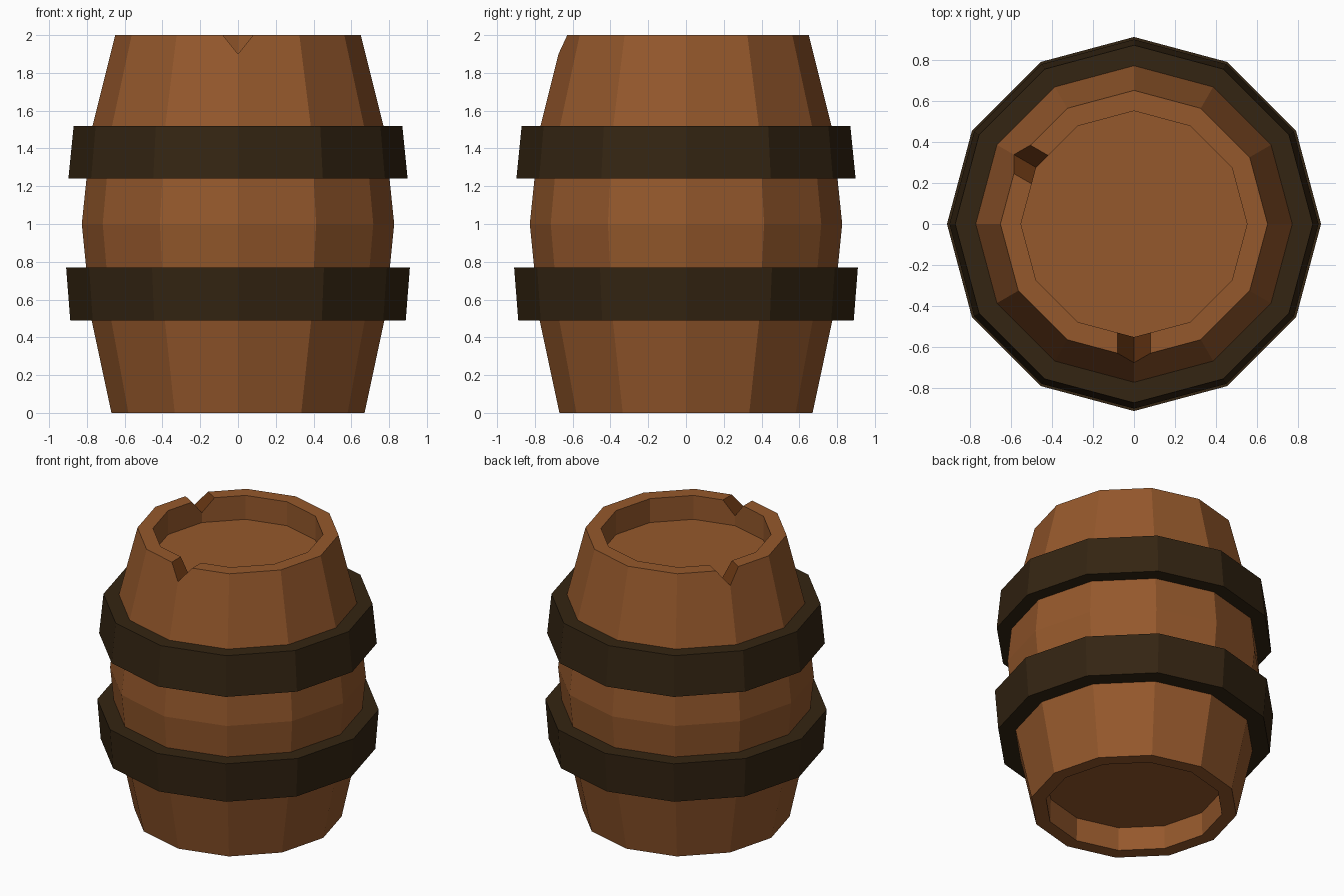
import bpy, bmesh
from math import cos, sin, pi, radians

if "Cube" in bpy.data.objects:
    bpy.data.objects.remove(bpy.data.objects["Cube"])

SIDES = 12


def material(name, rgb):
    m = bpy.data.materials.new(name)
    m.diffuse_color = (*rgb, 1)
    m.use_nodes = True
    m.node_tree.nodes["Principled BSDF"].inputs["Base Color"].default_value = m.diffuse_color
    return m


wood = material("wood", (0.30, 0.098, 0.025))
cut_wood = material("cut_wood", (0.13, 0.035, 0.006))
iron = material("dark_iron", (0.034, 0.018, 0.006))


def finish(name, bm, mats):
    bmesh.ops.recalc_face_normals(bm, faces=bm.faces)
    me = bpy.data.meshes.new(name)
    bm.to_mesh(me)
    bm.free()
    ob = bpy.data.objects.new(name, me)
    for m in mats:
        me.materials.append(m)
    bpy.context.collection.objects.link(ob)
    return ob


def lathe(name, profile, mats, closed=False):
    """Spin an (r, z) profile; open profiles get capped at both ends."""
    bm = bmesh.new()
    rings = [[bm.verts.new((r * cos(2 * pi * i / SIDES), r * sin(2 * pi * i / SIDES), z))
              for i in range(SIDES)] for r, z in profile]
    pairs = list(zip(rings, rings[1:]))
    if closed:
        pairs.append((rings[-1], rings[0]))
    else:
        bm.faces.new(rings[0])
        bm.faces.new(rings[-1])
    for a, b in pairs:
        for i in range(SIDES):
            j = (i + 1) % SIDES
            bm.faces.new((a[i], a[j], b[j], b[i]))
    return finish(name, bm, mats)


# Barrel body with recessed lid and base
body = lathe("barrel_body", [(0.57, 0.165), (0.575, 0), (0.67, 0), (0.777, 0.5), (0.827, 1),
                             (0.775, 1.5), (0.65, 2), (0.55, 2), (0.55, 1.83)],
             [wood, cut_wood])

# V-shaped chips in the top rim
for n, angle in enumerate((-90, 150)):
    a = radians(angle)
    bm = bmesh.new()
    ends = [[bm.verts.new((r * cos(a) - w * sin(a), r * sin(a) + w * cos(a), z))
             for w, z in ((-0.16, 2.1), (0.16, 2.1), (0, 1.9))] for r in (0.45, 0.8)]
    for e in ends:
        bm.faces.new(e)
    for i in range(3):
        j = (i + 1) % 3
        bm.faces.new((ends[0][i], ends[0][j], ends[1][j], ends[1][i]))
    for f in bm.faces:
        f.material_index = 1
    cutter = finish(f"chip_cutter_{n}", bm, [wood, cut_wood])
    mod = body.modifiers.new("chip", 'BOOLEAN')
    mod.operation = 'DIFFERENCE'
    mod.solver = 'EXACT'
    mod.object = cutter
    bpy.context.view_layer.objects.active = body
    bpy.ops.object.modifier_apply(modifier=mod.name)
    bpy.data.objects.remove(cutter)

# Hoops
lathe("lower_hoop", [(0.765, 0.49), (0.888, 0.49), (0.91, 0.77), (0.795, 0.77)], [iron], True)
lathe("upper_hoop", [(0.79, 1.24), (0.898, 1.24), (0.87, 1.52), (0.76, 1.52)], [iron], True)
